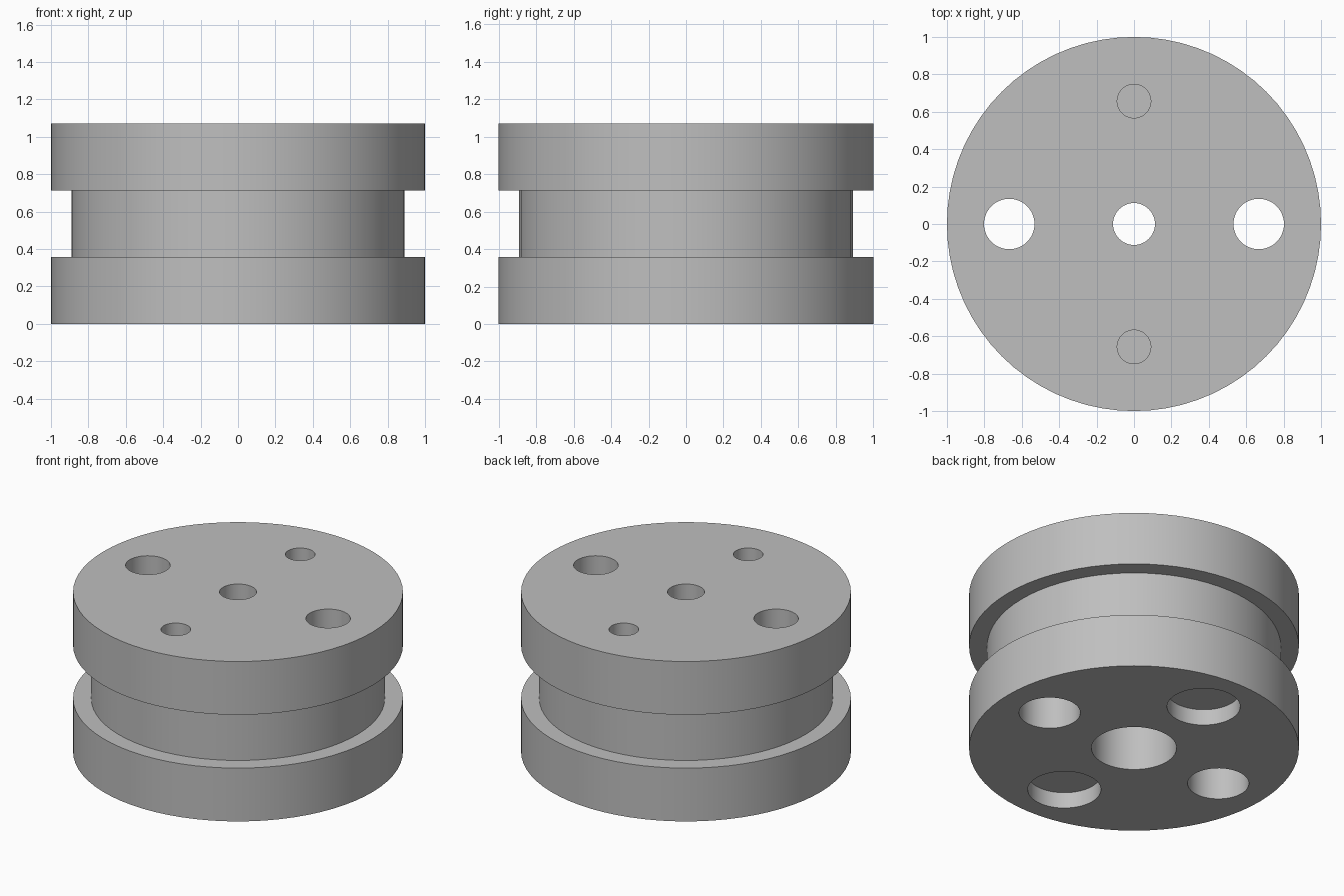
import bpy
import bmesh
import math

cube = bpy.data.objects.get("Cube")
if cube:
    bpy.data.objects.remove(cube, do_unlink=True)

HEIGHT = 1.07
STEP = HEIGHT / 3      # thickness of each flange and of the groove
OVER = 0.05            # how far cutters poke out of the body

grey = bpy.data.materials.new("plain_grey")
grey.use_nodes = True
colour = (0.52, 0.52, 0.52, 1)
grey.diffuse_color = colour
grey.node_tree.nodes["Principled BSDF"].inputs["Base Color"].default_value = colour


def lathe(name, profile, sides, x=0, y=0):
    """Closed solid turned about a vertical axis from (radius, z) points."""
    bm = bmesh.new()
    rings = []
    for r, z in profile:
        rings.append([bm.verts.new((x + r * math.cos(2 * math.pi * i / sides),
                                    y + r * math.sin(2 * math.pi * i / sides), z))
                      for i in range(sides)])
    for low, high in zip(rings, rings[1:]):
        for i in range(sides):
            j = (i + 1) % sides
            bm.faces.new((low[i], low[j], high[j], high[i]))
    bm.faces.new(rings[0][::-1])
    bm.faces.new(rings[-1])
    bmesh.ops.recalc_face_normals(bm, faces=bm.faces)
    mesh = bpy.data.meshes.new(name)
    bm.to_mesh(mesh)
    bm.free()
    mesh.materials.append(grey)
    obj = bpy.data.objects.new(name, mesh)
    bpy.context.collection.objects.link(obj)
    return obj


def stepped_bore(name, wide, narrow, depth, x=0):
    """Through hole, wider from below up to the given depth."""
    return lathe(name, [(wide, -OVER), (wide, depth), (narrow, depth),
                        (narrow, HEIGHT + OVER)], 48, x)


# Grooved round body
body = lathe("grooved_body", [(1, 0), (1, STEP), (0.89, STEP), (0.89, 2 * STEP),
                              (1, 2 * STEP), (1, HEIGHT)], 72)

# Centre bore, side bores, and blind holes above and below at front and back
cutters = [stepped_bore("centre_bore", 0.258, 0.112, STEP + 0.002)]
for side in (-1, 1):
    cutters.append(stepped_bore("side_bore", 0.186, 0.135, STEP + 0.002, side * 0.667))
    y = side * 0.657
    cutters.append(lathe("top_pin_hole", [(0.09, 2 * STEP + 0.002),
                                          (0.09, HEIGHT + OVER)], 48, 0, y))
    cutters.append(lathe("bottom_recess", [(0.222, -OVER), (0.222, 0.107)], 48, 0, y))

bpy.ops.object.select_all(action="DESELECT")
bpy.context.view_layer.objects.active = body
body.select_set(True)
for cutter in cutters:
    cutter.hide_render = True
    cut = body.modifiers.new("cut", "BOOLEAN")
    cut.operation = "DIFFERENCE"
    cut.solver = "EXACT"
    cut.object = cutter
    bpy.ops.object.modifier_apply(modifier=cut.name)
    bpy.data.objects.remove(cutter, do_unlink=True)

bpy.ops.object.shade_smooth_by_angle(angle=math.radians(30))
